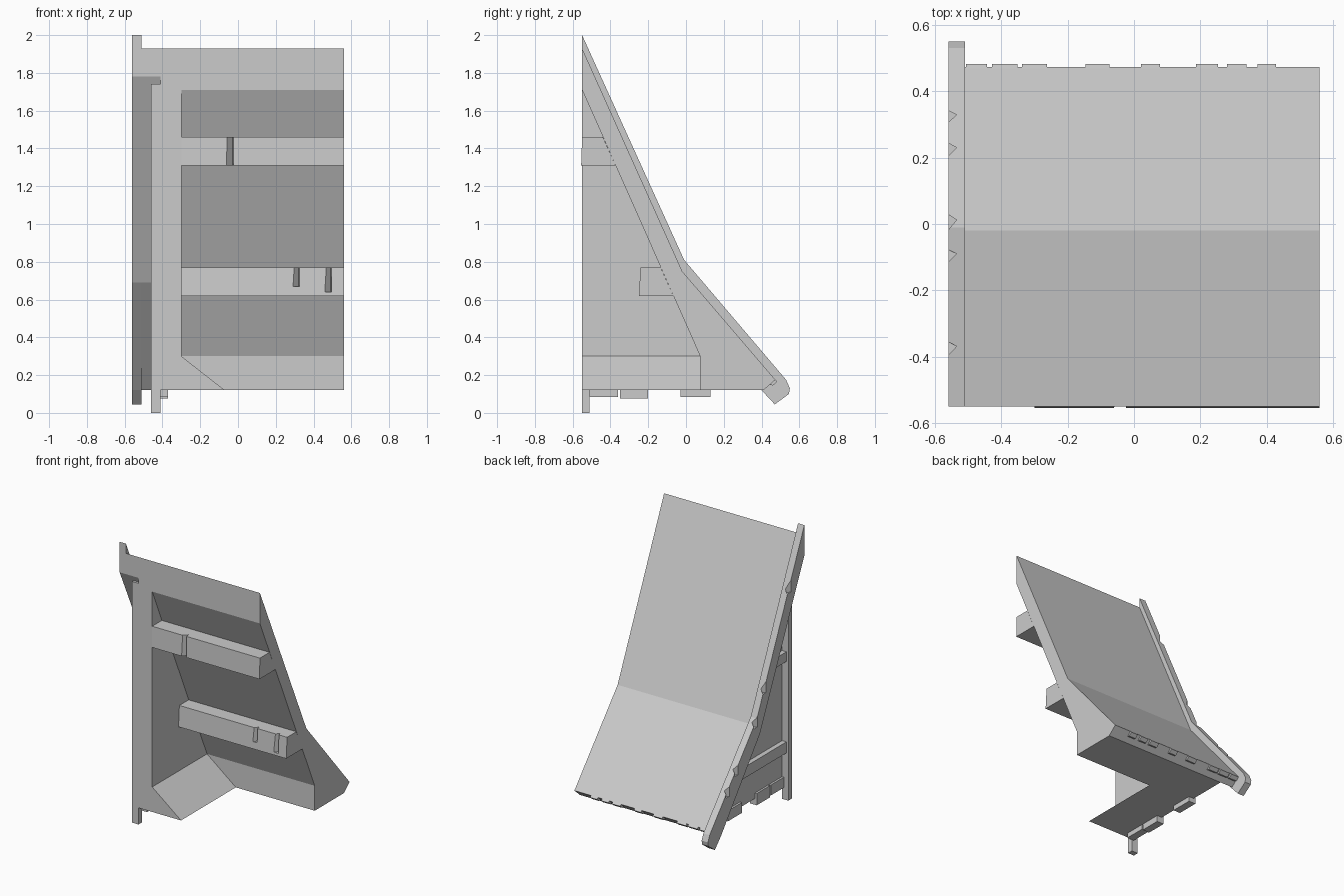
import bpy, bmesh, random

if "Cube" in bpy.data.objects:
    bpy.data.objects.remove(bpy.data.objects["Cube"])
random.seed(4)


def prism(name, profile, lo, hi, axis="x"):
    """Extrude a 2D profile along an axis: x uses (y,z), y uses (x,z), z uses (x,y)."""
    place = {"x": lambda p, t: (t, p[0], p[1]),
             "y": lambda p, t: (p[0], t, p[1]),
             "z": lambda p, t: (p[0], p[1], t)}[axis]
    bm = bmesh.new()
    a = [bm.verts.new(place(p, lo)) for p in profile]
    b = [bm.verts.new(place(p, hi)) for p in profile]
    bm.faces.new(a)
    bm.faces.new(b[::-1])
    for i in range(len(a)):
        j = (i + 1) % len(a)
        bm.faces.new((a[i], b[i], b[j], a[j]))
    bmesh.ops.recalc_face_normals(bm, faces=bm.faces)
    mesh = bpy.data.meshes.new(name)
    bm.to_mesh(mesh)
    bm.free()
    ob = bpy.data.objects.new(name, mesh)
    bpy.context.collection.objects.link(ob)
    return ob


def box(name, x0, x1, y0, y1, z0, z1):
    return prism(name, [(y0, z0), (y1, z0), (y1, z1), (y0, z1)], x0, x1)


def chip(ob, cutter):
    cutter.hide_render = True
    cutter.hide_viewport = True
    m = ob.modifiers.new("chip", "BOOLEAN")
    m.operation = "DIFFERENCE"
    m.solver = "EXACT"
    m.object = cutter


# Roof: thick shell inside, thinner overhang past the gable
roof_top = [(-0.55, 1.93), (-0.02, 0.75), (0.473, 0.175)]
prism("roof_shell", roof_top + [(0.41, 0.12), (0.075, 0.12), (0.075, 0.30),
                                (-0.55, 1.71)], -0.30, 0.56)
prism("roof_overhang", roof_top + [(0.41, 0.12), (-0.045, 0.69),
                                   (-0.55, 1.78)], -0.51, -0.30)

# Gable trim board, standing slightly proud of the roof
trim = prism("gable_trim", [(-0.55, 2.0), (-0.01, 0.81), (0.53, 0.175), (0.55, 0.13),
                            (0.545, 0.10), (0.47, 0.045), (0.40, 0.12),
                            (-0.045, 0.69), (-0.55, 1.78)], -0.56, -0.51)
# Worn nicks along the trim's outer top edge
for y in (-0.38, -0.10, 0.0, 0.22, 0.32):
    z = 0.81 - (y + 0.01) * (1.185 if y > -0.01 else 2.204)
    w = random.uniform(0.03, 0.06)
    chip(trim, prism("trim_nick", [(-0.58, y - w), (-0.58, y + w),
                                   (-0.535, y + w * 0.3)], z - 0.05, z + 0.15, "z"))

# Gable wall with its timber frame
prism("gable_wall", [(-0.55, 0.12), (0.41, 0.12), (-0.045, 0.69), (-0.55, 1.78)],
      -0.41, -0.30)
box("corner_post", -0.46, -0.41, -0.55, -0.51, 0.0, 1.74)
for z0, z1 in ((0.34, 0.42), (1.0, 1.07)):
    y1 = 0.17 if z0 < 0.7 else -0.20
    box("gable_rail", -0.445, -0.41, -0.51, y1, z0, z1)

# Sloped skirting on the inside foot of the gable
prism("inner_skirting", [(-0.30, 0.12), (-0.07, 0.12), (-0.30, 0.30)],
      -0.55, 0.075, "y")

# Loose stones along the bottom of the gable
for y0, y1, z0 in ((-0.51, -0.36, 0.085), (-0.35, -0.20, 0.075), (-0.03, 0.13, 0.085)):
    box("foot_stone", -0.425, -0.37, y0, y1, z0, 0.16)

# Inner purlins with split notches
upper = prism("upper_purlin", [(-0.55, 1.46), (-0.44, 1.46), (-0.373, 1.31),
                               (-0.555, 1.31)], -0.30, 0.56)
lower = prism("lower_purlin", [(-0.24, 0.77), (-0.134, 0.77), (-0.067, 0.62),
                               (-0.25, 0.62)], -0.30, 0.56)
for beam, front, x, z0, z1 in ((upper, -0.555, -0.05, 1.29, 1.48),
                               (lower, -0.25, 0.30, 0.67, 0.80),
                               (lower, -0.25, 0.47, 0.64, 0.80)):
    chip(beam, prism("purlin_notch", [(x - 0.03, front - 0.02), (x + 0.03, front - 0.02),
                                      (x + 0.02, front + 0.035)], z0, z1, "z"))

# Ragged roof-edge pieces on the eave
for x in (-0.475, -0.39, -0.30, -0.11, 0.05, 0.22, 0.31, 0.40):
    w = random.uniform(0.025, 0.04)
    prism("eave_shard", [(0.445, 0.205), (0.483, 0.165), (0.46, 0.145),
                         (0.44, 0.15)], x - w, x + w)
